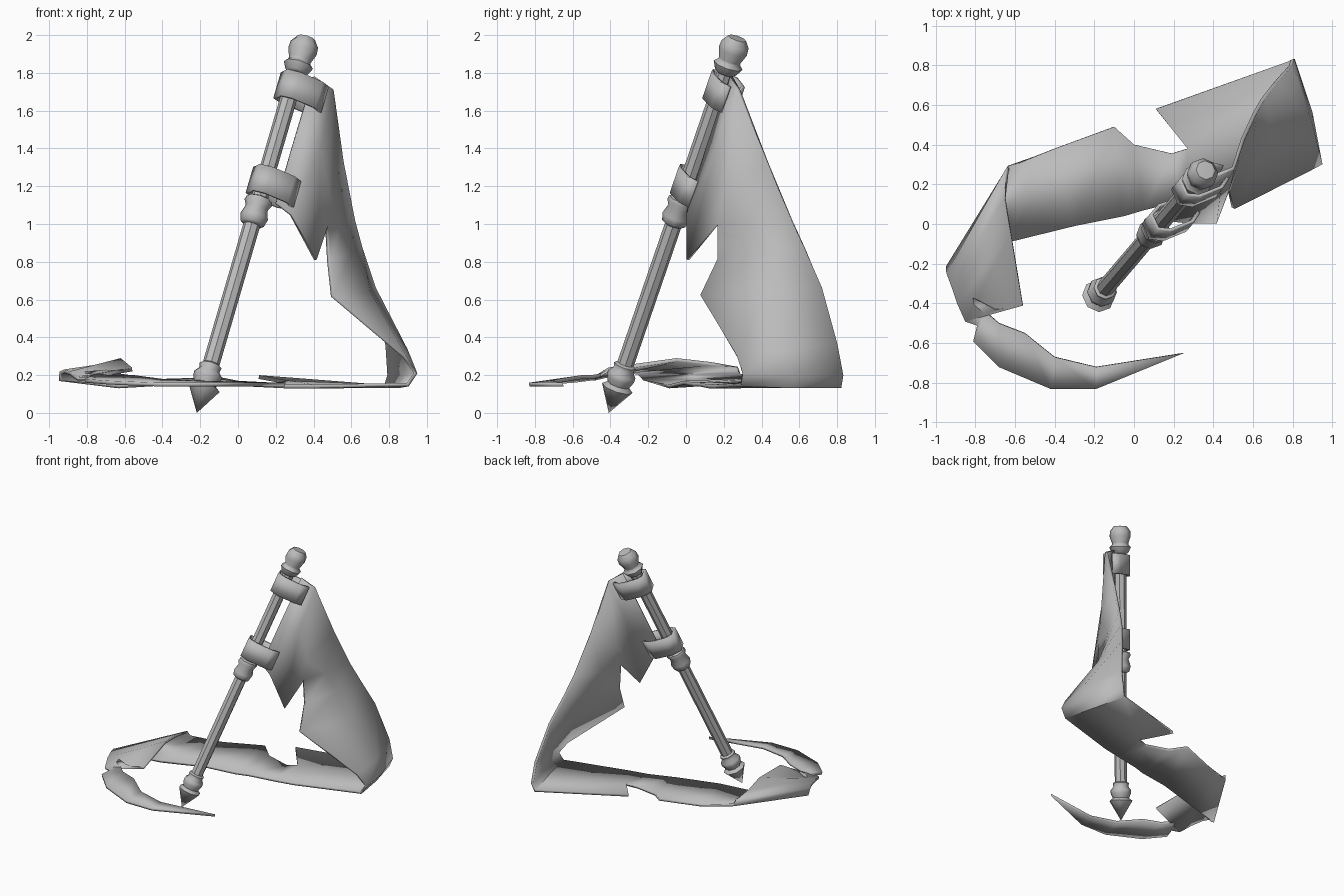
import bpy
import bmesh
import math
from mathutils import Matrix, Vector

default_cube = bpy.data.objects.get("Cube")
if default_cube:
    bpy.data.objects.remove(default_cube, do_unlink=True)

# One plain grey for everything
grey = bpy.data.materials.new("plain_grey")
grey.use_nodes = True
grey.diffuse_color = (0.5, 0.5, 0.5, 1)
grey.node_tree.nodes["Principled BSDF"].inputs["Base Color"].default_value = grey.diffuse_color

# Leaning frame of the pole: z runs along the shaft, x points towards the cloth
axis = Vector((.292, .343, 1)).normalized()
side = Vector((.1, .045, 0))
side = (side - axis * side.dot(axis)).normalized()
lean = Matrix((side, axis.cross(side), axis)).transposed().to_4x4()
lean.translation = Vector((-.218, -.409, 0))


def finish(name, bm, angle, matrix=None, thickness=0):
    """Turn a bmesh into a shaded object, with optional thickness."""
    mesh = bpy.data.meshes.new(name)
    bm.to_mesh(mesh)
    bm.free()
    mesh.materials.append(grey)
    obj = bpy.data.objects.new(name, mesh)
    bpy.context.collection.objects.link(obj)
    if matrix:
        obj.matrix_world = matrix
    if thickness:
        solid = obj.modifiers.new("thickness", "SOLIDIFY")
        solid.thickness = thickness
        solid.offset = 0
    bpy.ops.object.select_all(action="DESELECT")
    obj.select_set(True)
    bpy.context.view_layer.objects.active = obj
    bpy.ops.object.shade_smooth_by_angle(angle=math.radians(angle))
    return obj


def add_grid(bm, rows):
    """Skin neighbouring rows of points with quads."""
    grid = [[bm.verts.new(point) for point in row] for row in rows]
    for first, second in zip(grid, grid[1:]):
        for i in range(len(first) - 1):
            bm.faces.new((first[i], first[i + 1], second[i + 1], second[i]))


def turned(name, profile, angle, sides=8):
    """Lathe a (radius, height) profile around the pole."""
    bm = bmesh.new()
    rows = []
    for radius, height in profile:
        turns = [math.tau * (i + .5) / sides for i in range(sides + 1)]
        rows.append([(radius * math.cos(a), radius * math.sin(a), height) for a in turns])
    add_grid(bm, rows)
    bmesh.ops.remove_doubles(bm, verts=bm.verts, dist=.0005)
    bmesh.ops.holes_fill(bm, edges=bm.edges, sides=sides)
    bmesh.ops.recalc_face_normals(bm, faces=bm.faces)
    return finish(name, bm, angle, lean)


# Pole and its turned ornaments
turned("pole_shaft", [(.045, .24), (.045, 2.0)], 30)
turned("pole_spike", [(0, 0), (.085, .145), (.06, .165), (.075, .2), (.075, .225),
                      (.055, .25), (.06, .275), (.045, .285)], 50)
turned("pole_collar", [(.045, 1.09), (.065, 1.1), (.075, 1.14), (.06, 1.19),
                       (.075, 1.22), (.07, 1.24), (.045, 1.25)], 50)
turned("pole_knob", [(.045, 1.97), (.06, 1.98), (.08, 2.02), (.06, 2.04), (.06, 2.05),
                     (.078, 2.1), (.075, 2.14), (.05, 2.175), (0, 2.18)], 50)


# Bands that clamp the cloth to the pole
def clamp(name, height):
    half = [(.18, .03), (.13, .065), (0, .07), (-.06, .04)]
    path = half + [(x, -y) for x, y in reversed(half)]
    bm = bmesh.new()
    add_grid(bm, [[(x, y, height + dz) for x, y in path] for dz in (-.075, .075)])
    return finish(name, bm, 30, lean, .018)


clamp("upper_clamp", 1.885)
clamp("lower_clamp", 1.335)

# Hanging cloth, from the pole down to the fold and along the ground to the notch
hanging = [
    [(.4, .24, 1.78), (.3, .13, 1.45), (.2, .02, 1.11)],
    [(.5, .28, 1.71), (.43, .17, 1.4), (.28, .01, 1.05)],
    [(.55, .43, 1.33), (.48, .2, 1.15), (.41, .01, .81)],
    [(.61, .56, 1.02), (.53, .35, 1), (.47, .17, 1)],
    [(.65, .63, .87), (.59, .4, .85), (.48, .17, .81)],
    [(.72, .72, .66), (.69, .42, .64), (.5, .08, .62)],
    [(.79, .8, .36), (.89, .5, .33), (.88, .27, .3)],
    [(.8, .83, .2), (.89, .56, .2), (.94, .3, .21)],
    [(.78, .82, .14), (.85, .55, .14), (.9, .29, .15)],
    [(.11, .58, .19), (.27, .38, .16), (.4, .15, .14)],
]
# Ground run from the notch to the diagonal fold
ground = [
    [(.27, .38, .16), (.4, .15, .14)],
    [(.19, .355, .15), (.25, .12, .14)],
    [(0, .4, .16), (.05, .07, .15)],
    [(-.1, .49, .18), (-.05, .04, .15)],
    [(-.4, .38, .17), (-.3, -.01, .16)],
    [(-.5, .34, .18), (-.63, -.09, .14)],
    [(-.63, .29, .2), (-.94, -.22, .17)],
]
# Folded-over layer and the torn tail
tail = [
    [(-.63, .29, .2), (-.94, -.22, .17)],
    [(-.64, .27, .24), (-.94, -.25, .21)],
    [(-.65, .13, .26), (-.92, -.31, .22)],
    [(-.62, -.05, .28), (-.89, -.4, .21)],
    [(-.56, -.41, .23), (-.85, -.49, .18)],
    [(-.7, -.43, .22), (-.85, -.49, .18)],
    [(-.81, -.37, .21), (-.85, -.49, .18)],
    [(-.75, -.44, .2), (-.79, -.51, .18)],
    [(-.68, -.5, .19), (-.81, -.59, .17)],
    [(-.55, -.55, .19), (-.68, -.72, .16)],
    [(-.4, -.67, .17), (-.42, -.83, .15)],
    [(-.19, -.72, .16), (-.19, -.83, .15)],
    [(.25, -.65, .15), (.25, -.65, .15)],
]

cloth = bmesh.new()
for panel in (hanging, ground, tail):
    add_grid(cloth, panel)
bmesh.ops.remove_doubles(cloth, verts=cloth.verts, dist=.0005)
bmesh.ops.dissolve_degenerate(cloth, edges=cloth.edges, dist=.0005)
bmesh.ops.recalc_face_normals(cloth, faces=cloth.faces)
finish("torn_cloth", cloth, 40, thickness=.02)
